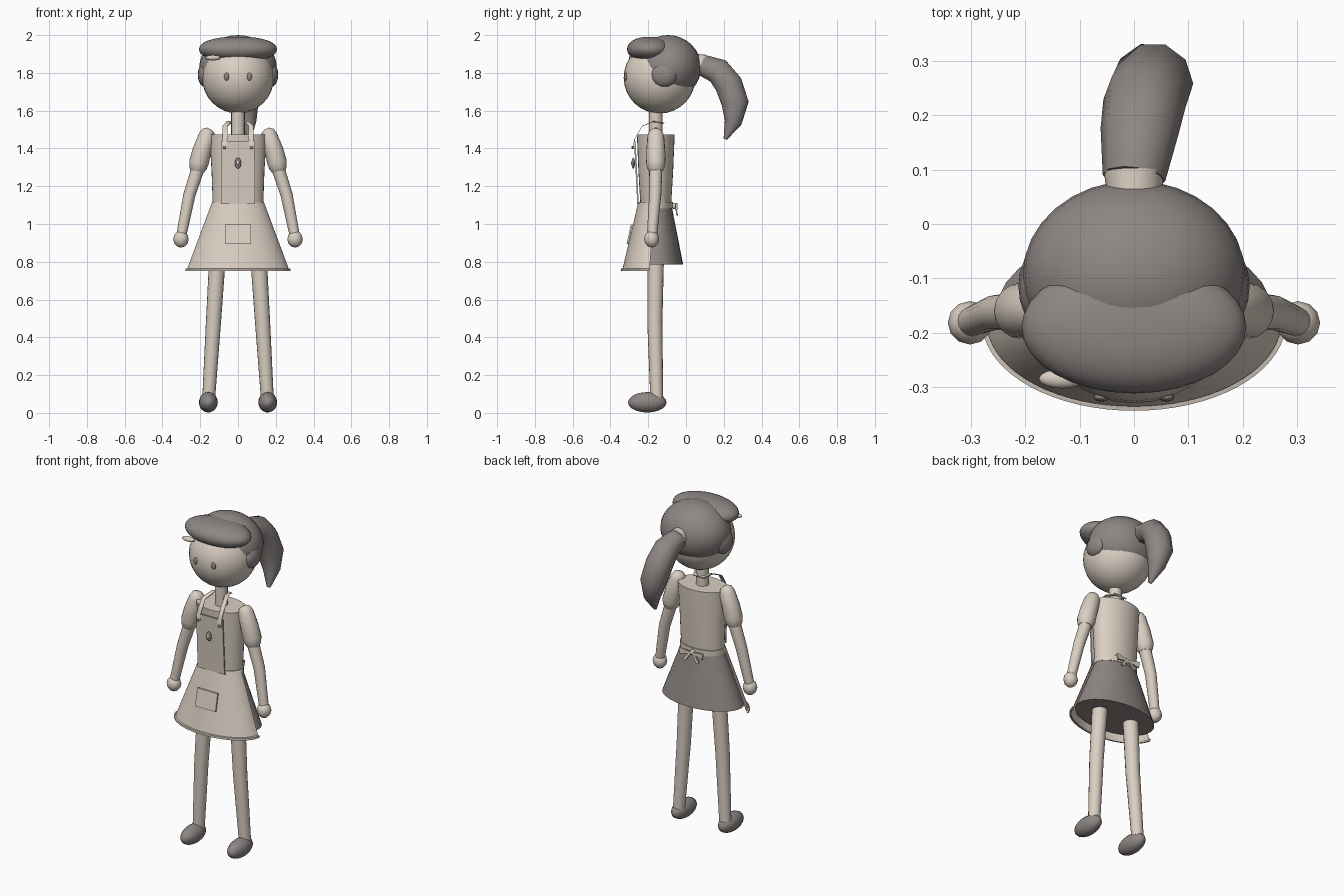
import bpy, bmesh
from math import sin, cos, pi, radians
from mathutils import Vector

old = bpy.data.objects.get("Cube")
if old:
    bpy.data.objects.remove(old, do_unlink=True)


def material(name, rgb):
    m = bpy.data.materials.new(name)
    m.use_nodes = True
    m.diffuse_color = (*rgb, 1)
    m.node_tree.nodes["Principled BSDF"].inputs["Base Color"].default_value = (*rgb, 1)
    return m


LIGHT = material("warm light beige", (0.70, 0.62, 0.54))
DARK = material("dark warm grey", (0.27, 0.24, 0.23))


def finish(name, bm, mat):
    bmesh.ops.recalc_face_normals(bm, faces=bm.faces)
    me = bpy.data.meshes.new(name)
    bm.to_mesh(me)
    bm.free()
    ob = bpy.data.objects.new(name, me)
    bpy.context.scene.collection.objects.link(ob)
    me.materials.append(mat)
    bpy.ops.object.select_all(action="DESELECT")
    ob.select_set(True)
    bpy.context.view_layer.objects.active = ob
    bpy.ops.object.shade_smooth_by_angle(angle=radians(40))
    return ob


def ellipsoid(name, loc, size, mat, segs=24, power=1.0):
    bm = bmesh.new()
    bmesh.ops.create_uvsphere(bm, u_segments=segs, v_segments=segs // 2, radius=1)
    for v in bm.verts:
        r = (v.co.x ** 2 + v.co.y ** 2) ** 0.5
        k = r ** (power - 1) if r > 0.001 else 1  # power under 1 makes a boxier profile
        v.co = Vector((v.co.x * k * size[0], v.co.y * k * size[1], v.co.z * size[2])) + Vector(loc)
    return finish(name, bm, mat)


def bridge(bm, rings, closed):
    n = len(rings[0])
    for a, b in zip(rings, rings[1:]):
        for i in range(n if closed else n - 1):
            j = (i + 1) % n
            bm.faces.new((a[i], a[j], b[j], b[i]))


def tube(name, pts, radii, mat, sides=16):
    """Round limb through points, capped at both ends."""
    pts = [Vector(p) for p in pts]
    bm, rings = bmesh.new(), []
    for i, (p, r) in enumerate(zip(pts, radii)):
        d = (pts[min(i + 1, len(pts) - 1)] - pts[max(i - 1, 0)]).normalized()
        u = (Vector((1, 0, 0)) - d * d.x).normalized()
        w = d.cross(u)
        rings.append([bm.verts.new(p + (u * cos(t) + w * sin(t)) * r)
                      for t in (2 * pi * k / sides for k in range(sides))])
    bridge(bm, rings, True)
    bm.faces.new(rings[0])
    bm.faces.new(rings[-1])
    return finish(name, bm, mat)


def loft(name, levels, mat, arc=None, n=32):
    """Stack of ellipses (y centre, x radius, y radius, z); arc gives an open sheet."""
    bm, rings = bmesh.new(), []
    a0, a1 = arc or (0, 2 * pi)
    for cy, rx, ry, z in levels:
        ts = [a0 + (a1 - a0) * k / n for k in range(n + 1 if arc else n)]
        rings.append([bm.verts.new((rx * cos(t), cy + ry * sin(t), z)) for t in ts])
    bridge(bm, rings, not arc)
    if not arc:
        bm.faces.new(rings[0])
        bm.faces.new(rings[-1])
    return finish(name, bm, mat)


def slab(name, corners, depth, mat):
    """Thin plate from four corners, thickened toward the back."""
    bm = bmesh.new()
    front = [bm.verts.new(c) for c in corners]
    back = [bm.verts.new(Vector(c) + Vector((0, depth, 0))) for c in corners]
    bridge(bm, [front, back], True)
    bm.faces.new(front)
    bm.faces.new(back)
    return finish(name, bm, mat)


def ribbon(name, pts, width, mat):
    """Flat strap following points, spread along x."""
    bm = bmesh.new()
    rows = []
    for x, y, z in pts:
        rows.append([bm.verts.new((x + a * width / 2, y + b, z + b))
                     for a, b in ((-1, 0), (1, 0), (1, 0.006), (-1, 0.006))])
    bridge(bm, rows, True)
    bm.faces.new(rows[0])
    bm.faces.new(rows[-1])
    return finish(name, bm, mat)


# Head, hair and hat
ellipsoid("head", (0, -0.14, 1.775), (0.19, 0.19, 0.19), LIGHT, 32)
ellipsoid("hair_cap", (0, -0.095, 1.83), (0.205, 0.175, 0.17), DARK, 32)
ellipsoid("hat", (0, -0.19, 1.925), (0.207, 0.122, 0.066), DARK, 32, 0.8)
ellipsoid("hat_clip", (-0.133, -0.285, 1.88), (0.042, 0.018, 0.014), LIGHT, 16)
for s, side in ((-1, "right"), (1, "left")):
    ellipsoid(side + "_side_hair", (s * 0.175, -0.115, 1.79), (0.038, 0.07, 0.065), DARK, 16)
    ellipsoid(side + "_eye", (s * 0.06, -0.319, 1.78), (0.014, 0.008, 0.021), DARK, 16)

# Ponytail with its band
tube("hair_band", [(0, 0.05, 1.85), (0, 0.095, 1.843)], [0.05, 0.055], LIGHT)
tube("ponytail",
     [(0, 0.085, 1.842), (0.01, 0.17, 1.81), (0.02, 0.225, 1.74),
      (0.035, 0.26, 1.64), (0.05, 0.25, 1.54), (0.06, 0.208, 1.45)],
     [0.058, 0.072, 0.077, 0.075, 0.048, 0.01], DARK, 10)

# Neck and torso
tube("neck", [(0, -0.16, 1.46), (0, -0.16, 1.63)], [0.036, 0.036], LIGHT)
loft("torso", [(-0.16, 0.133, 0.08, 1.08), (-0.16, 0.14, 0.092, 1.28),
               (-0.16, 0.152, 0.1, 1.475)], LIGHT)

# Arms and legs
for s, side in ((-1, "right_"), (1, "left_")):
    tube(side + "sleeve",
         [(s * 0.152, -0.16, 1.505), (s * 0.157, -0.16, 1.495), (s * 0.163, -0.16, 1.47),
          (s * 0.19, -0.16, 1.39), (s * 0.207, -0.16, 1.325), (s * 0.213, -0.16, 1.295),
          (s * 0.216, -0.16, 1.28)],
         [0.012, 0.032, 0.044, 0.05, 0.052, 0.046, 0.037], LIGHT)
    tube(side + "arm", [(s * 0.21, -0.16, 1.3), (s * 0.257, -0.163, 1.155), (s * 0.3, -0.18, 0.94)],
         [0.035, 0.032, 0.027], LIGHT)
    ellipsoid(side + "hand", (s * 0.302, -0.182, 0.92), (0.041, 0.04, 0.045), LIGHT, 12)
    tube(side + "leg", [(s * 0.107, -0.16, 0.85), (s * 0.13, -0.165, 0.48), (s * 0.155, -0.155, 0.08)],
         [0.044, 0.04, 0.034], LIGHT)
    ellipsoid(side + "shoe", (s * 0.157, -0.205, 0.056), (0.05, 0.102, 0.054), DARK, 20)

# Skirt and apron
loft("skirt", [(-0.16, 0.13, 0.083, 1.1), (-0.165, 0.255, 0.15, 0.785)], DARK)
HALF = (pi + 0.08, 2 * pi - 0.08)
loft("apron_skirt", [(-0.158, 0.138, 0.095, 1.115), (-0.18, 0.272, 0.157, 0.757)], LIGHT, HALF)
loft("apron_hem", [(-0.18, 0.271, 0.156, 0.765), (-0.18, 0.28, 0.164, 0.763),
                   (-0.18, 0.28, 0.164, 0.75), (-0.18, 0.271, 0.156, 0.75)], LIGHT, HALF)
loft("belt", [(-0.16, 0.138, 0.09, 1.083), (-0.16, 0.138, 0.09, 1.117)], LIGHT)
slab("bib", [(-0.09, -0.258, 1.105), (0.09, -0.258, 1.105),
             (0.088, -0.275, 1.44), (-0.088, -0.275, 1.44)], 0.008, LIGHT)
slab("pocket", [(-0.068, -0.314, 0.895), (0.068, -0.314, 0.895),
                (0.068, -0.292, 0.997), (-0.068, -0.292, 0.997)], 0.009, LIGHT)

# Neck straps, buttons and brooch
for s, side in ((-1, "right_"), (1, "left_")):
    ribbon(side + "strap",
           [(s * 0.072, -0.28, 1.40), (s * 0.07, -0.275, 1.445), (s * 0.068, -0.235, 1.515),
            (s * 0.045, -0.175, 1.54), (s * 0.02, -0.12, 1.53)], 0.026, LIGHT)
    ellipsoid(side + "button", (s * 0.072, -0.283, 1.405), (0.009, 0.006, 0.009), DARK, 12)
ribbon("neck_loop", [(-0.035, -0.122, 1.53), (0.035, -0.122, 1.53)], 0.02, LIGHT)
ellipsoid("brooch", (0, -0.279, 1.322), (0.017, 0.009, 0.029), DARK, 16)
ellipsoid("brooch_stone", (0, -0.284, 1.325), (0.008, 0.008, 0.014), LIGHT, 12)

# Bow tied at the back of the waist
ellipsoid("bow_knot", (0, -0.063, 1.095), (0.016, 0.014, 0.016), LIGHT, 12)
for s, side in ((-1, "right_"), (1, "left_")):
    slab(side + "bow_loop", [(0, -0.06, 1.092), (s * 0.075, -0.055, 1.075),
                             (s * 0.08, -0.055, 1.112), (0, -0.06, 1.1)], 0.009, LIGHT)
    slab(side + "bow_tail", [(0, -0.06, 1.1), (s * 0.035, -0.05, 1.045),
                             (s * 0.055, -0.05, 1.05), (s * 0.012, -0.06, 1.1)], 0.007, LIGHT)
